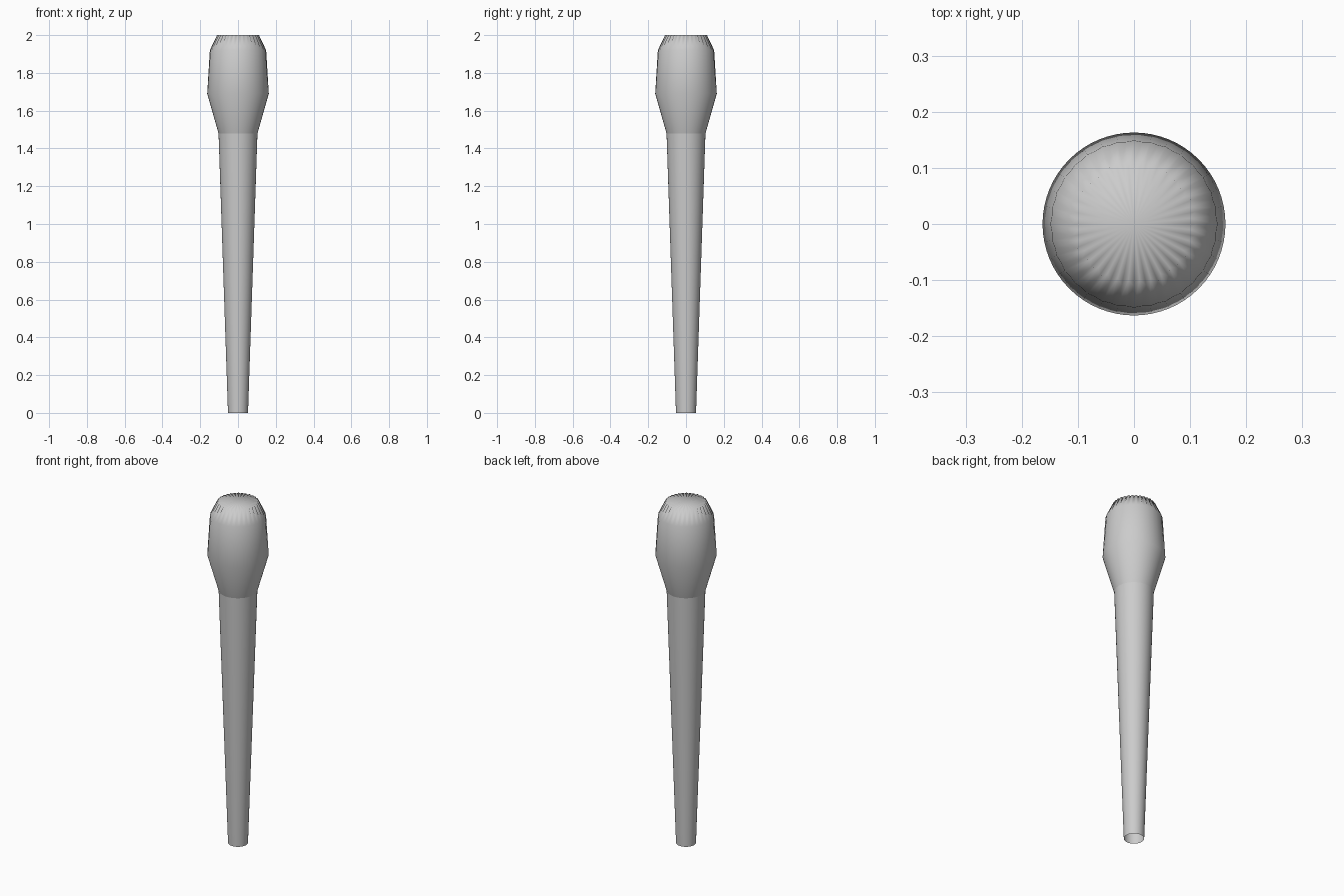
import bpy, bmesh
from math import sin, cos, pi

if "Cube" in bpy.data.objects:
    bpy.data.objects.remove(bpy.data.objects["Cube"])

SEGMENTS = 64


def lathe(name, rings, cap_top=False):
    """Rings are (z, radius, flute depth); flutes alternate around the ring."""
    bm = bmesh.new()
    loops = []
    for z, r, flute in rings:
        loop = []
        for i in range(SEGMENTS):
            a = 2 * pi * i / SEGMENTS
            rr = r - flute * (i % 2)
            loop.append(bm.verts.new((rr * cos(a), rr * sin(a), z)))
        loops.append(loop)
    for low, high in zip(loops, loops[1:]):
        for i in range(SEGMENTS):
            j = (i + 1) % SEGMENTS
            bm.faces.new((low[i], low[j], high[j], high[i]))
    if cap_top:
        centre = bm.verts.new((0, 0, rings[-1][0]))
        for i in range(SEGMENTS):
            bm.faces.new((loops[-1][i], loops[-1][(i + 1) % SEGMENTS], centre))
    for f in bm.faces:
        f.smooth = True
    mesh = bpy.data.meshes.new(name)
    bm.to_mesh(mesh)
    bm.free()
    obj = bpy.data.objects.new(name, mesh)
    bpy.context.collection.objects.link(obj)
    return obj


# Tapered hollow handle, open at the bottom
lathe("handle", [(0, 0.053, 0), (1.48, 0.103, 0)])

# Flared head with a fluted bevel and closed top
lathe("head", [(1.48, 0.103, 0), (1.69, 0.163, 0),
               (1.92, 0.149, 0.002), (2.0, 0.111, 0.011)], cap_top=True)
